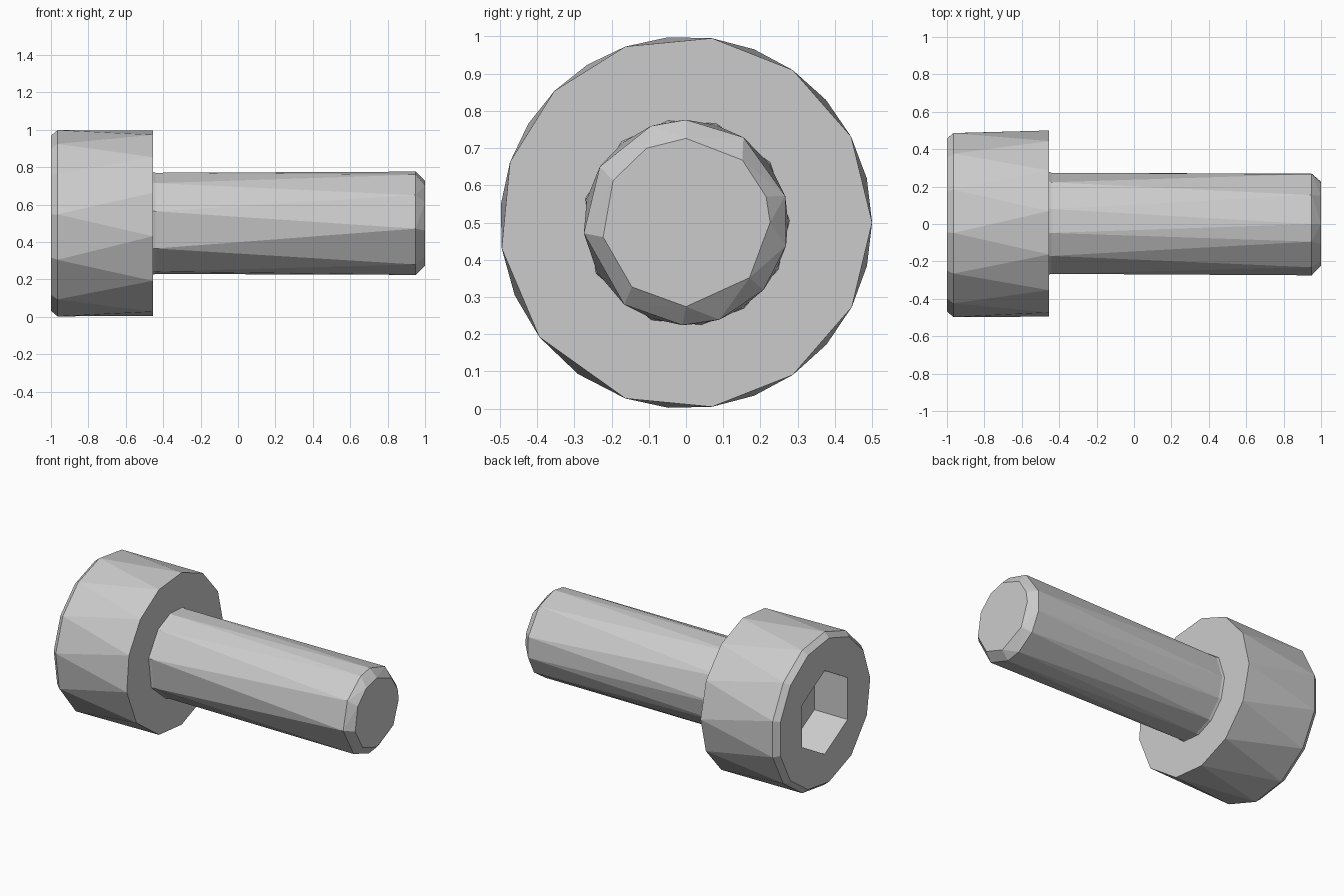
import bpy
import bmesh
from math import sin, cos, radians

if "Cube" in bpy.data.objects:
    bpy.data.objects.remove(bpy.data.objects["Cube"])

AXIS_Z = 0.5


def skin(bm, lo, hi):
    """Triangulated band between two (angles, verts) rings of any side count."""
    (a, va), (b, vb) = lo, hi
    n, m = len(a), len(b)
    a = a + [t + 360 for t in a[:2]]
    b = b + [t + 360 for t in b[:2]]
    i = j = 0
    while i < n or j < m:
        step_a = j == m or (i < n and a[i] + a[i + 1] <= b[j] + b[j + 1])
        if step_a:
            bm.faces.new((va[i], va[(i + 1) % n], vb[j % m]))
            i += 1
        else:
            bm.faces.new((va[i % n], vb[(j + 1) % m], vb[j]))
            j += 1


def turned_part(name, rings, cap_start=False, cap_end=False):
    """Skin a chain of (x, radius, angles) rings lying around the screw axis."""
    bm = bmesh.new()
    chain = []
    for x, r, angles in rings:
        verts = [bm.verts.new((x, r * cos(radians(t)), AXIS_Z + r * sin(radians(t))))
                 for t in angles]
        chain.append((angles, verts))
    for lo, hi in zip(chain, chain[1:]):
        skin(bm, lo, hi)
    if cap_start:
        bm.faces.new(chain[0][1][::-1])
    if cap_end:
        bm.faces.new(chain[-1][1])
    mesh = bpy.data.meshes.new(name)
    bm.to_mesh(mesh)
    bm.free()
    obj = bpy.data.objects.new(name, mesh)
    bpy.context.collection.objects.link(obj)
    return obj


def between(angles):
    """Ring angles halfway between the given ones."""
    return [(p + q) / 2 for p, q in zip(angles, angles[1:] + [angles[0] + 360])]


# Slightly uneven low-poly facets
hexagon = [30 + 60 * k for k in range(6)]
rear_rim = [0, 27.5, 55, 82, 109, 135, 161, 188, 218, 251, 278, 305, 333]
front_rim = between(rear_rim)
shank_ring = [15, 56, 90, 110, 147, 186, 233, 268, 289, 319, 347]
tip_ring = [0, 18, 48, 90, 118, 150, 190, 230, 270, 319]
base_ring = between(shank_ring)

# Head: hex socket, bevelled front, barrel and underside
turned_part("socket_head", [
    (-0.76, 0.272, hexagon),
    (-1.0, 0.272, hexagon),
    (-1.0, 0.47, front_rim),
    (-0.965, 0.5, front_rim),
    (-0.455, 0.5, rear_rim),
    (-0.455, 0.278, base_ring),
], cap_start=True)

# Shank: small root fillet, shaft and chamfered tip
turned_part("shank", [
    (-0.455, 0.278, base_ring),
    (-0.44, 0.274, base_ring),
    (0.95, 0.276, shank_ring),
    (1.0, 0.226, tip_ring),
], cap_end=True)
